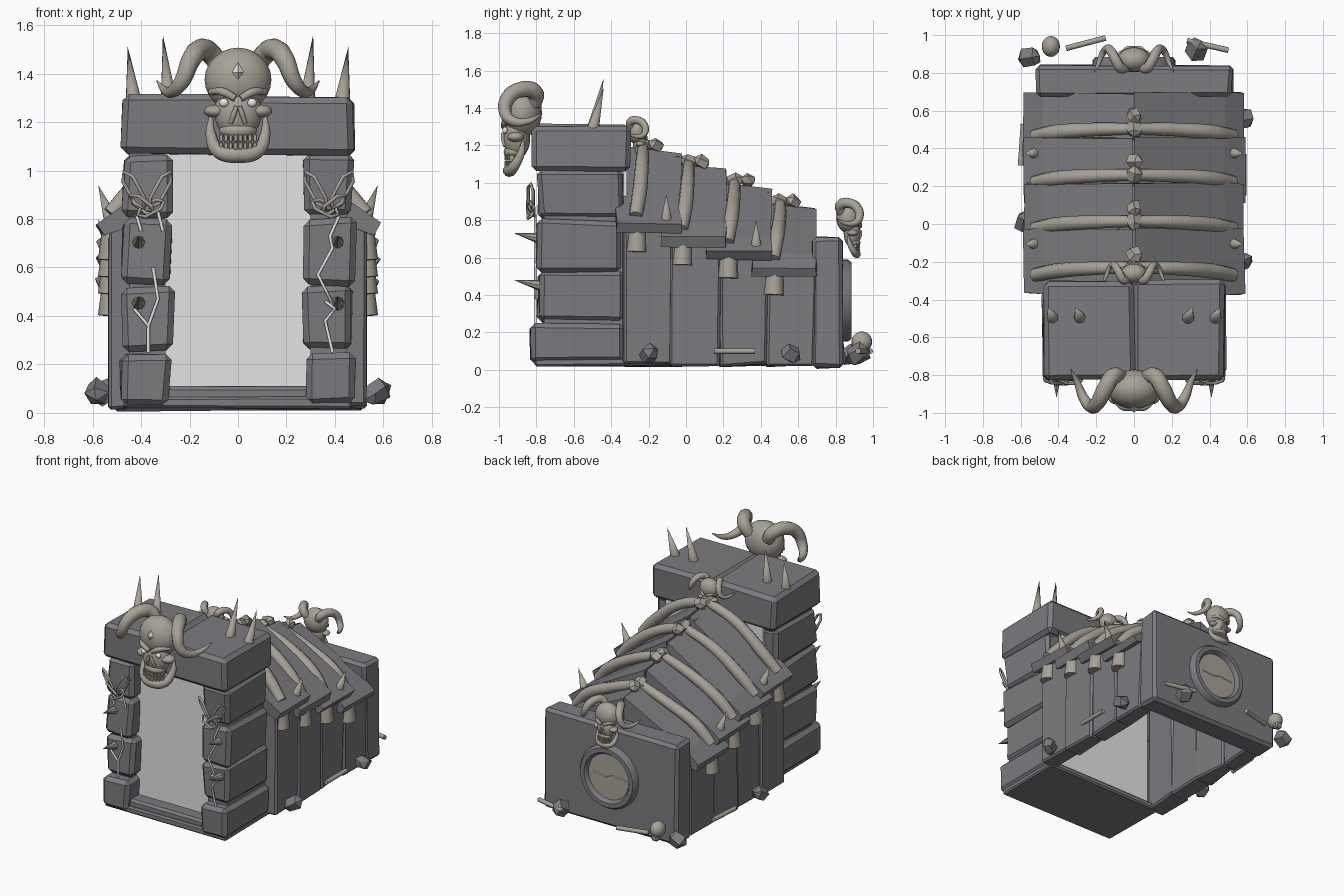
import bpy, bmesh, math, random
from mathutils import Matrix, Vector

random.seed(7)
cube = bpy.data.objects.get("Cube")
if cube:
    bpy.data.objects.remove(cube, do_unlink=True)


def material(name, r, g, b):
    m = bpy.data.materials.new(name)
    m.use_nodes = True
    m.diffuse_color = (r, g, b, 1)
    m.node_tree.nodes["Principled BSDF"].inputs["Base Color"].default_value = (r, g, b, 1)
    return m


STONE = material("dark_stone", .2, .2, .215)
BONE = material("old_bone", .39, .362, .308)
PORTAL = material("pale_portal", .77, .77, .77)
GLOW = material("white_glow", .9, .9, .9)
smooth_parts = []
ONE = Matrix.Identity(4)


def finish(name, bm, mat, place=ONE, smooth=False):
    bmesh.ops.transform(bm, matrix=place, verts=bm.verts)
    bmesh.ops.recalc_face_normals(bm, faces=bm.faces)
    mesh = bpy.data.meshes.new(name)
    bm.to_mesh(mesh)
    bm.free()
    mesh.materials.append(mat)
    ob = bpy.data.objects.new(name, mesh)
    bpy.context.collection.objects.link(ob)
    if smooth:
        smooth_parts.append(ob)
    return ob


def jitter(bm, amount):
    for v in bm.verts:
        v.co += Vector(random.uniform(-amount, amount) for _ in range(3))


def block(name, xs, ys, zs, mat=STONE, bevel=.025, rough=.012, place=ONE):
    bm = bmesh.new()
    bmesh.ops.create_cube(bm, size=1)
    for v in bm.verts:
        v.co = [lim[0] if c < 0 else lim[1] for c, lim in zip(v.co, (xs, ys, zs))]
    jitter(bm, rough)
    if bevel:
        bmesh.ops.bevel(bm, geom=bm.edges[:], offset=bevel, segments=1, affect='EDGES')
    return finish(name, bm, mat, place)


def roof_slab(profile, y0, y1):
    # narrower at the ridge and dropping a little toward the back
    bm = bmesh.new()
    face = bm.faces.new([bm.verts.new((x, y0 + (.07 if abs(x) < .1 else 0), z)) for x, z in profile])
    out = bmesh.ops.extrude_face_region(bm, geom=[face])
    for v in out["geom"]:
        if isinstance(v, bmesh.types.BMVert):
            v.co.y = y1
            v.co.z -= .03 if abs(v.co.x) < .1 else .005
    jitter(bm, .007)
    return finish("roof_slab", bm, STONE)


def rod(name, a, b, r1, r2, mat=BONE, sides=12):
    a, b = Vector(a), Vector(b)
    bm = bmesh.new()
    bmesh.ops.create_cone(bm, cap_ends=True, segments=sides, radius1=r1, radius2=r2, depth=(b - a).length)
    turn = (b - a).to_track_quat('Z', 'Y').to_matrix().to_4x4()
    return finish(name, bm, mat, Matrix.Translation((a + b) / 2) @ turn, True)


def ball(name, centre, size, mat=BONE, place=ONE):
    bm = bmesh.new()
    bmesh.ops.create_uvsphere(bm, u_segments=20, v_segments=12, radius=1)
    local = Matrix.Translation(centre) @ Matrix.Diagonal((*size, 1))
    return finish(name, bm, mat, place @ local, True)


def rock(name, centre, r, mat=STONE):
    bm = bmesh.new()
    bmesh.ops.create_uvsphere(bm, u_segments=5, v_segments=3, radius=r)
    jitter(bm, r * .12)
    spin = Matrix.Rotation(random.uniform(0, math.pi), 4, 'Z') @ Matrix.Rotation(1.1, 4, 'X') @ Matrix.Diagonal((1, .95, 1.15, 1))
    return finish(name, bm, mat, Matrix.Translation(centre) @ spin)


def tube(name, pts, radii, mat=BONE, place=ONE, cyclic=False, straight=False):
    cu = bpy.data.curves.new(name, 'CURVE')
    cu.dimensions, cu.bevel_depth, cu.bevel_resolution = '3D', 1, 3
    cu.use_fill_caps, cu.resolution_u = True, 6
    sp = cu.splines.new('BEZIER')
    sp.bezier_points.add(len(pts) - 1)
    sp.use_cyclic_u = cyclic
    for i, (bp, p) in enumerate(zip(sp.bezier_points, pts)):
        bp.co = p
        bp.radius = radii[i] if isinstance(radii, list) else radii
        bp.handle_left_type = bp.handle_right_type = 'VECTOR' if straight else 'AUTO'
    tmp = bpy.data.objects.new(name, cu)
    bm = bmesh.new()
    bpy.context.collection.objects.link(tmp)
    bpy.context.view_layer.update()
    shape = bpy.data.meshes.new_from_object(tmp.evaluated_get(bpy.context.evaluated_depsgraph_get()))
    bm.from_mesh(shape)
    bpy.data.objects.remove(tmp)
    bpy.data.meshes.remove(shape)
    return finish(name, bm, mat, place, True)


def skull(name, origin, scale, back, glowing=False):
    M = Matrix.Translation(origin) @ Matrix.Rotation(math.pi if back else 0, 4, 'Z') @ Matrix.Scale(scale, 4)
    ball(name + "_cranium", (0, -.015, .005), (.138, .105, .132), BONE, M)
    ball(name + "_face", (0, -.045, -.13), (.098, .072, .115), BONE, M)
    ball(name + "_muzzle", (0, -.06, -.205), (.078, .055, .04), BONE, M)
    for s in (-1, 1):
        ball(name + "_cheek", (s * .093, -.05, -.125), (.048, .045, .027), BONE, M)
        tube(name + "_brow", [(s * .012, -.115, -.072), (s * .06, -.108, -.046), (s * .115, -.055, -.045)], [.015, .018, .012], BONE, M)
        tube(name + "_nose_side", [(s * .006, -.12, -.105), (s * .018, -.118, -.14), (s * .03, -.108, -.175)], [.009, .011, .009], BONE, M)
        if glowing:
            ball(name + "_eye", (s * .058, -.108, -.09), (.019, .014, .018), GLOW, M)
        # horn curls up, forward, down and out
        tube(name + "_horn",
             [(s * x, y, z) for x, y, z in ((.07, .05, .05), (.11, .055, .11), (.152, -.01, .13), (.195, -.09, .085),
              (.23, -.105, 0), (.265, -.065, -.04), (.3, .02, -.04), (.335, .09, .0))],
             [.04, .044, .044, .04, .034, .027, .018, .003], BONE, M)
    for z0 in (-.25, -.283):
        for i in range(8):
            x = (i - 3.5) * .02
            y = -.115 + abs(x) * .4
            block(name + "_tooth", (x - .009, x + .009), (y, y + .03), (z0, z0 + .03), BONE, .003, 0, M)
    tube(name + "_jaw", [(-.112, -.01, -.15), (-.112, -.025, -.22), (-.08, -.065, -.29), (0, -.085, -.305),
         (.08, -.065, -.29), (.112, -.025, -.22), (.112, -.01, -.15)], [.009, .022, .03, .034, .03, .022, .009], BONE, M)


# gate: floor, sill, portal, pillars and lintel
block("gate_floor", (-.47, .47), (-.81, -.3), (.02, .065), bevel=.01, rough=.004)
block("door_sill", (-.32, .32), (-.79, -.6), (.05, .11), bevel=.015, rough=.004)
block("portal", (-.31, .31), (-.7, -.34), (.07, 1.09), PORTAL, 0, 0)
block("portal_back", (-.38, .38), (-.335, -.315), (.05, 1.1), PORTAL, 0, 0)
courses = ((.28, .48, -.83, .04, .25), (.27, .475, -.79, .26, .52), (.275, .48, -.8, .53, .8), (.275, .475, -.79, .81, 1.06))
for s in (-1, 1):
    block("pillar_core", sorted((s * .3, s * .45)), (-.76, -.34), (.04, 1.09), bevel=0, rough=0)
    for x0, x1, y, z0, z1 in courses:
        block("pillar_stone", sorted((s * x0, s * x1)), (y, -.34), (z0, z1), bevel=.025, rough=.012)
    block("lintel_half", sorted((0, s * .48)), (-.82, -.3), (1.065, 1.31), rough=.009)
    rod("lintel_spike", (s * .285, -.5, 1.28), (s * .31, -.44, 1.56), .034, 0)
    rod("lintel_spike", (s * .43, -.5, 1.28), (s * .455, -.44, 1.51), .034, 0)
    for z in (.70, .45):
        rod("pillar_spike", (s * .41, -.77, z), (s * .41, -.92, z + .03), .032, 0, sides=8)
    # chain links hanging on the pillar
    for x, z, angle, yaw, length in ((.43, .92, .5, .5, .085), (.32, .92, -.5, -.6, .085), (.395, .86, .9, .8, .06), (.36, .845, -1.1, .6, .06)):
        turn = Matrix.Translation((s * x, -.83, z)) @ Matrix.Rotation(s * angle, 4, 'Y') @ Matrix.Rotation(s * yaw, 4, 'Z')
        ring = [(side * .026, 0, end * length * .6) for side, end in ((1, 1), (1, -1), (-1, -1), (-1, 1))]
        ring = [(0, 0, length)] + ring[:2] + [(0, 0, -length)] + ring[2:]
        tube("chain_link", ring, .008, BONE, turn, True, True)

# glowing cracks on the pillar fronts
cracks = ([(-.42, .82), (-.40, .75)], [(-.33, .83), (-.31, .75)], [(-.35, .6), (-.33, .47), (-.37, .36), (-.37, .25)],
          [(-.37, .36), (-.43, .43)], [(.42, .82), (.38, .73), (.39, .68), (.33, .57), (.40, .43), (.36, .38), (.39, .25)],
          [(.40, .43), (.36, .46)])
for path in cracks:
    tube("glowing_crack", [(x, -.806, z) for x, z in path], .007, GLOW, straight=True)

# body: stepped roof slabs, wall panels, ribs and spine
for k, (ridge, eave) in enumerate(((1.19, .77), (1.1, .70), (1.0, .63), (.89, .54))):
    y0 = -.37 + k * .24
    rib_y = -.26 + k * .245
    for s in (-1, 1):
        roof = ((.004, ridge), (.48, eave + .085), (.585, eave + .012), (.557, eave - .038), (.45, eave), (.004, ridge - .15))
        roof_slab([(s * x, z) for x, z in roof], y0, y0 + .345)
        block("wall_panel", sorted((s * .4, s * (.53 - .004 * k))), (-.335 + k * .255, -.07 + k * .255),
              (.025, eave + .05), bevel=.012)
        tube("rib", [(0, rib_y + .03, ridge), (s * .22, rib_y + .025, ridge - .085),
             (s * .42, rib_y + .01, eave + .165), (s * .525, rib_y - .01, eave + .05)], [.03, .036, .04, .036])
        rod("rib_stub", (s * .525, rib_y - .005, eave - .14), (s * .515, rib_y, eave), .053, .045)
        if k % 2 == 0:
            rod("eave_spike", (s * .525, y0 + .265, eave + .03), (s * .577, y0 + .265, eave + .17), .03, 0)
    block("ridge_beam", (-.04, .04), (y0 + .08, y0 + .335), (ridge - .13, ridge - .05), bevel=0, rough=0)
    rock("vertebra", (0, rib_y + .03, ridge + .01), .046, BONE)
    rock("spine_knuckle", (0, rib_y + .1, ridge + .01), .042, BONE)

# back wall with its round window
block("back_wall", (-.52, .52), (.68, .84), (.01, .71), bevel=.02, rough=.008)
bm = bmesh.new()
rings = []
for r, y in ((.22, .66), (.22, .865), (.205, .885), (.175, .885), (.16, .865), (.16, .66)):
    rings.append([bm.verts.new((r * math.cos(a * math.pi / 16), y, .37 + r * math.sin(a * math.pi / 16))) for a in range(32)])
for a, b in zip(rings, rings[1:] + rings[:1]):
    for i in range(32):
        j = (i + 1) % 32
        bm.faces.new((a[i], a[j], b[j], b[i]))
finish("window_ring", bm, STONE, smooth=True)
rod("window_disc", (0, .66, .37), (0, .855, .37), .165, .165, sides=32)
tube("window_crack", [(-.13, .856, .37), (-.03, .856, .38), (.03, .856, .365), (.12, .856, .375)], .004, GLOW, straight=True)

# skulls
skull("front_skull", (0, -.86, 1.37), 1, False, True)
skull("ridge_skull", (0, -.27, 1.27), .5, True)
skull("back_skull", (0, .86, .81), .63, True)
bm = bmesh.new()
bmesh.ops.create_cone(bm, segments=4, radius1=.026, radius2=0, depth=.04)
bmesh.ops.create_cone(bm, segments=4, radius1=.026, radius2=0, depth=.04,
                      matrix=Matrix.Translation((0, 0, -.04)) @ Matrix.Rotation(math.pi, 4, 'X'))
finish("forehead_gem", bm, PORTAL, Matrix.Translation((0, -.972, 1.425)))

# scattered rocks and bones on the ground
for x, y, r in ((.57, -.2, .056), (.58, .56, .056), (-.58, .01, .056), (-.55, .88, .06), (.33, .92, .062)):
    rock("ground_rock", (x, y, .085), r)
for a, b in (((-.36, .93), (-.15, .985)), ((.28, .97), (.5, .92)), ((.58, .15), (.58, .37)), ((-.6, .31), (-.585, .53))):
    rod("loose_bone", (*a, .1), (*b, .1), .015, .015)
ball("small_skull", (-.44, .94, .15), (.048, .055, .055))
block("small_skull_jaw", (-.465, -.415), (.94, .985), (.08, .125), BONE, .01, 0)

bpy.ops.object.select_all(action='DESELECT')
for ob in smooth_parts:
    ob.select_set(True)
bpy.context.view_layer.objects.active = smooth_parts[0]
bpy.ops.object.shade_smooth_by_angle(angle=math.radians(40))
